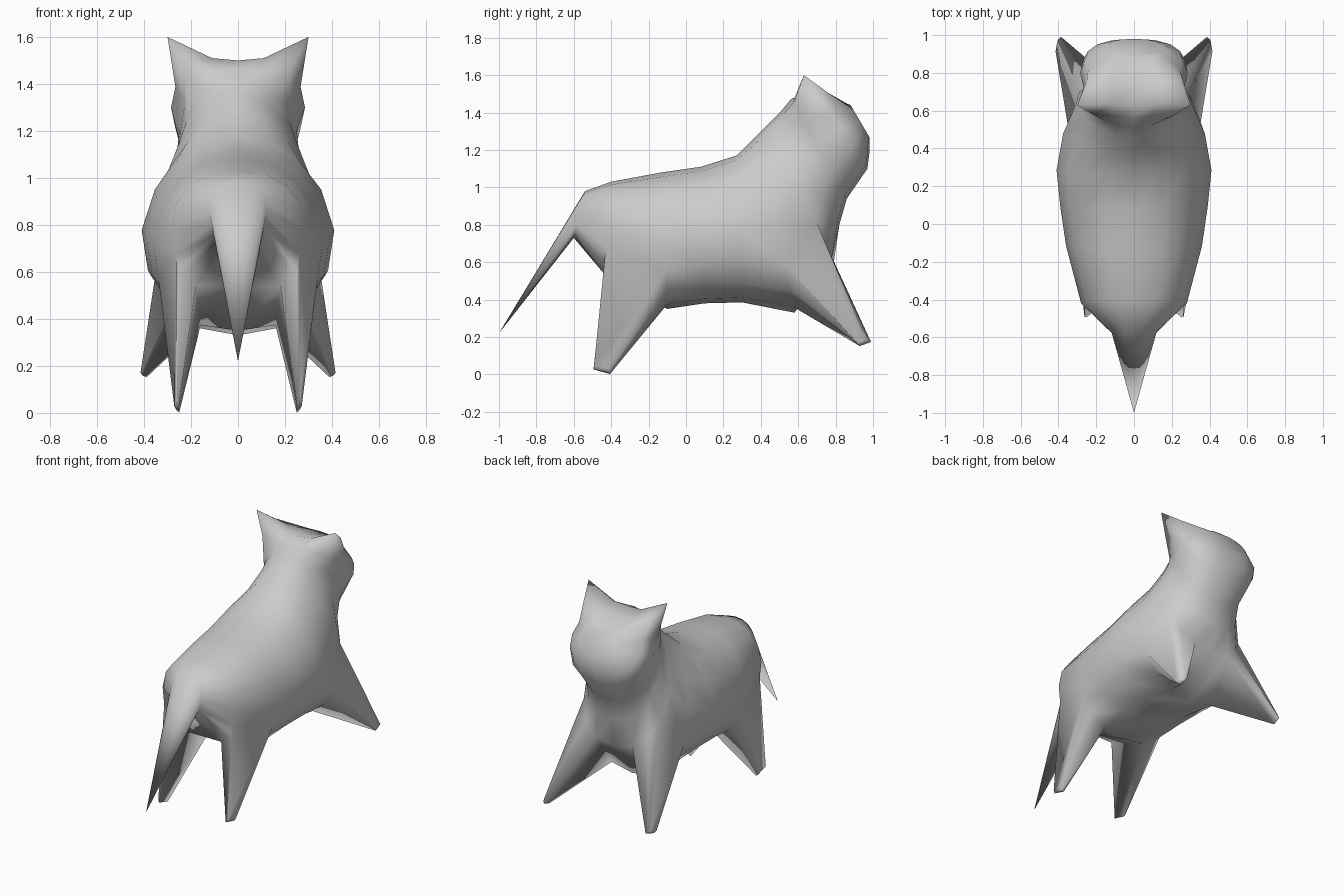
import bpy, bmesh, math
from mathutils import Vector

if "Cube" in bpy.data.objects:
    bpy.data.objects.remove(bpy.data.objects["Cube"], do_unlink=True)

SIDES = 16

# Cross-sections from rump to face:
# top y, top z, bottom y, bottom z, half width, narrowing of the upper side
STATIONS = [
    (-0.54, 0.98, -0.60, 0.73, 0.12, 0),
    (-0.40, 1.03, -0.44, 0.54, 0.28, 0),
    (-0.13, 1.08, -0.10, 0.35, 0.36, 0.1),
    (0.08, 1.11, 0.10, 0.38, 0.39, 0.15),
    (0.27, 1.17, 0.30, 0.385, 0.41, 0.2),
    (0.38, 1.28, 0.58, 0.33, 0.375, 0.35),
    (0.46, 1.36, 0.79, 0.60, 0.31, 0.35),
    (0.51, 1.41, 0.82, 0.80, 0.26, 0.25),
    (0.56, 1.47, 0.86, 0.94, 0.25, 0.1),
    (0.63, 1.50, 0.97, 1.10, 0.285, 0),
    (0.75, 1.48, 0.98, 1.18, 0.26, 0),
    (0.88, 1.44, 0.98, 1.27, 0.15, 0),
]
HIND, FORE = 1, 5

# Shaped corners of ears and haunches: (ring, column) -> position on the left side
CORNERS = {
    (1, 6): (0.25, -0.43, 0.60),
    (1, 7): (0.18, -0.44, 0.54),
    (8, 2): (0.22, 0.58, 1.46),
    (9, 1): (0.11, 0.64, 1.51),
    (9, 2): (0.30, 0.63, 1.60),
    (10, 1): (0.13, 0.76, 1.485),
    (10, 2): (0.25, 0.76, 1.505),
}


def bulge(v):
    """Slightly squared ellipse."""
    return math.copysign(abs(v) ** 0.85, v)


def ring(bm, ty, tz, by, bz, width, narrowing):
    top, bottom = Vector((0, ty, tz)), Vector((0, by, bz))
    verts = []
    for k in range(SIDES):
        a = math.tau * k / SIDES
        up = math.cos(a)
        p = (top + bottom) / 2 + (top - bottom) / 2 * bulge(up)
        p.x = width * bulge(math.sin(a)) * (1 - narrowing * max(up, 0))
        verts.append(bm.verts.new(p))
    return verts


def leg(bm, faces, foot, scale):
    """Pull a patch of faces out to a small foot."""
    new = bmesh.ops.extrude_face_region(bm, geom=faces)["geom"]
    bmesh.ops.delete(bm, geom=faces, context='FACES')
    verts = [g for g in new if isinstance(g, bmesh.types.BMVert)]
    center = sum((v.co for v in verts), Vector()) / len(verts)
    for v in verts:
        d = v.co - center
        v.co = foot + Vector([d[i] * scale[i] for i in range(3)])
        v.co.z = max(v.co.z, 0)


bm = bmesh.new()
rings = [ring(bm, *s) for s in STATIONS]

# Ears and haunches
for (i, k), (x, y, z) in CORNERS.items():
    rings[i][k].co = (x, y, z)
    rings[i][SIDES - k].co = (-x, y, z)

# Skin of the body and head
skin = {}
for i in range(len(rings) - 1):
    for k in range(SIDES):
        n = (k + 1) % SIDES
        skin[i, k] = bm.faces.new((rings[i][k], rings[i][n], rings[i + 1][n], rings[i + 1][k]))
bm.faces.new(rings[-1])

# Tail: the rump section runs to a point
tip = bm.verts.new((0, -1.0, 0.22))
for k in range(SIDES):
    bm.faces.new((rings[0][(k + 1) % SIDES], rings[0][k], tip))
bmesh.ops.recalc_face_normals(bm, faces=bm.faces)

# Legs
for side, cols in ((1, (5, 6)), (-1, (9, 10))):
    leg(bm, [skin[HIND, k] for k in cols], Vector((side * 0.26, -0.45, 0.025)), (0.12, 0.26, 0.15))
    leg(bm, [skin[FORE, k] for k in cols], Vector((side * 0.40, 0.95, 0.17)), (0.14, 0.3, 0.08))
bmesh.ops.recalc_face_normals(bm, faces=bm.faces)

mesh = bpy.data.meshes.new("cat_body")
bm.to_mesh(mesh)
bm.free()
cat = bpy.data.objects.new("cat_body", mesh)
bpy.context.collection.objects.link(cat)

# Plain grey
grey = bpy.data.materials.new("light_grey")
grey.use_nodes = True
color = (0.6, 0.6, 0.6, 1)
grey.diffuse_color = color
grey.node_tree.nodes["Principled BSDF"].inputs["Base Color"].default_value = color
mesh.materials.append(grey)

bpy.context.view_layer.objects.active = cat
cat.select_set(True)
bpy.ops.object.shade_smooth_by_angle(angle=math.radians(120))
